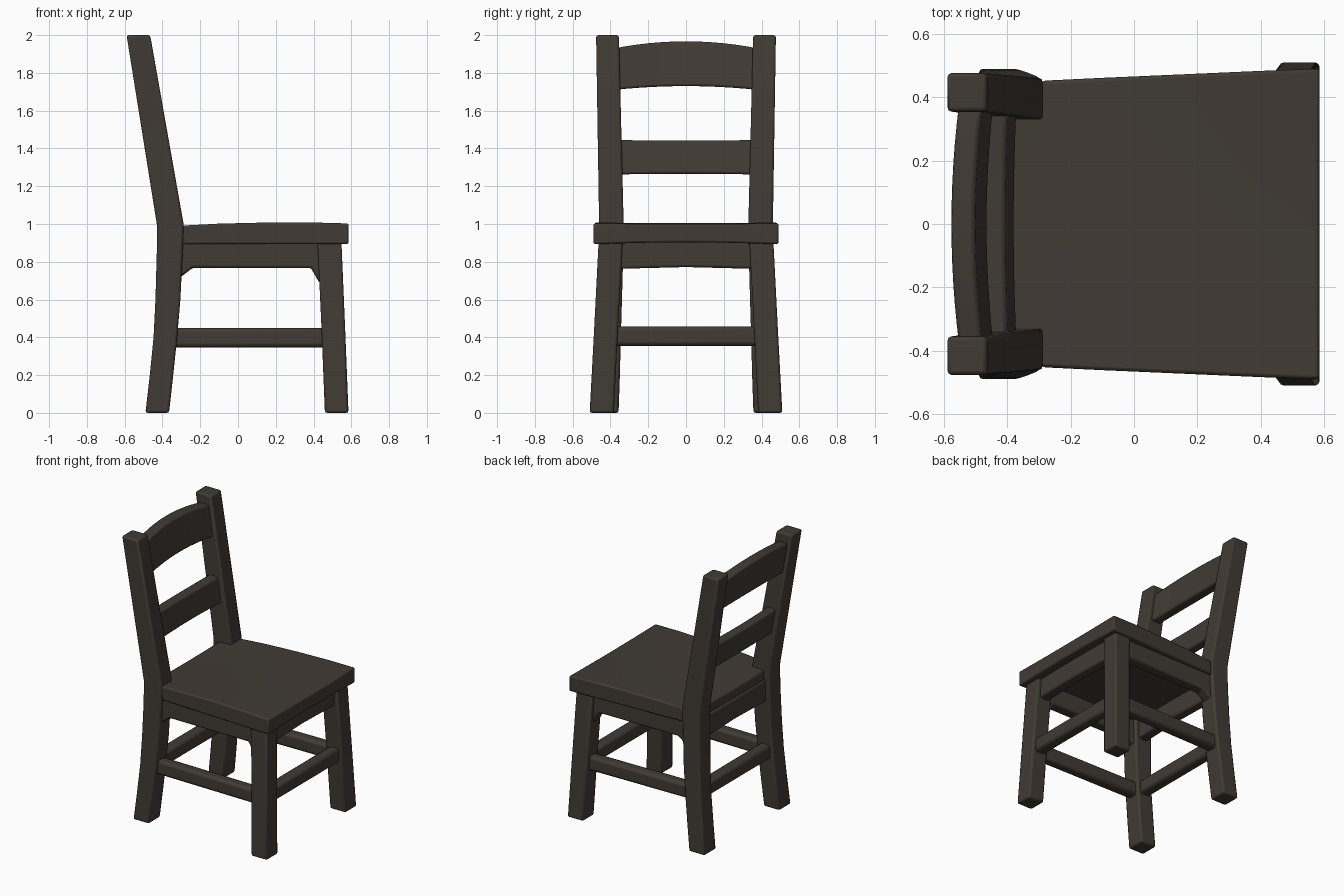
import bpy, bmesh, math

if "Cube" in bpy.data.objects:
    bpy.data.objects.remove(bpy.data.objects["Cube"])

wood = bpy.data.materials.new("dark brown wood")
wood.diffuse_color = (0.052, 0.043, 0.034, 1)
wood.use_nodes = True
wood.node_tree.nodes["Principled BSDF"].inputs["Base Color"].default_value = wood.diffuse_color


def loft(name, rings, bevel=0.012):
    """Skin a row of equal-length point rings, cap the ends, soften the edges."""
    bm = bmesh.new()
    rows = [[bm.verts.new(p) for p in r] for r in rings]
    n = len(rows[0])
    for a, b in zip(rows, rows[1:]):
        for i in range(n):
            j = (i + 1) % n
            bm.faces.new((a[i], a[j], b[j], b[i]))
    bm.faces.new(rows[0])
    bm.faces.new(rows[-1])
    bmesh.ops.recalc_face_normals(bm, faces=bm.faces)
    me = bpy.data.meshes.new(name)
    bm.to_mesh(me)
    bm.free()
    me.materials.append(wood)
    ob = bpy.data.objects.new(name, me)
    bpy.context.collection.objects.link(ob)
    if bevel:
        m = ob.modifiers.new("soft edges", 'BEVEL')
        m.width, m.segments = bevel, 2
        m.limit_method, m.angle_limit = 'ANGLE', math.radians(35)
    bpy.ops.object.select_all(action='DESELECT')
    ob.select_set(True)
    bpy.context.view_layer.objects.active = ob
    bpy.ops.object.shade_smooth_by_angle(angle=math.radians(35))
    return ob


def post(name, levels, s):
    """Upright with sections (z, x0, x1, y inner, y outer)."""
    return loft(name, [[(x0, s * y0, z), (x1, s * y0, z), (x1, s * y1, z), (x0, s * y1, z)]
                       for z, x0, x1, y0, y1 in levels])


def slat(name, half, ends, mid, thick, bow):
    """Back slat across y; ends and mid are (bottom z, top z); follows the post tilt."""
    rings = []
    for i in range(13):
        t = i / 6 - 1
        k = 1 - t * t
        ring = []
        for side, top in ((-1, 0), (1, 0), (1, 1), (-1, 1)):
            z = ends[top] + (mid[top] - ends[top]) * k
            x = -0.36 - 0.168 * (z - 1) - bow * k + side * thick / 2
            ring.append((x, t * half, z))
        rings.append(ring)
    return loft(name, rings)


back = [(0, -0.49, -0.365, 0.357, 0.49), (0.2, -0.467, -0.343, 0.35, 0.484),
        (0.4, -0.447, -0.322, 0.345, 0.477), (0.6, -0.437, -0.305, 0.339, 0.47),
        (0.85, -0.43, -0.293, 0.332, 0.462), (1.0, -0.43, -0.288, 0.33, 0.46),
        (2.0, -0.59, -0.465, 0.355, 0.476)]
front = [(0, 0.46, 0.585, 0.382, 0.51), (0.45, 0.442, 0.567, 0.36, 0.486),
         (0.92, 0.42, 0.547, 0.335, 0.462)]

for side, s in (("right", -1), ("left", 1)):
    post("back_post_" + side, back, s)
    post("front_leg_" + side, front, s)

    # side apron with small corner brackets at the legs
    prof = [(-0.36, 0.92), (-0.36, 0.70), (-0.295, 0.725), (-0.24, 0.768),
            (0.385, 0.768), (0.43, 0.69), (0.47, 0.69), (0.47, 0.92)]
    loft("side_apron_" + side,
         [[(x, s * (y + 0.005 * x), z) for x, z in prof] for y in (0.355, 0.435)])

    # side stretcher
    loft("side_stretcher_" + side,
         [[(x, s * (y + d), z) for d, z in ((-0.04, 0.347), (0.04, 0.347), (0.04, 0.45), (-0.04, 0.45))]
          for x, y in ((-0.36, 0.408), (0.49, 0.42))], 0.02)

# aprons and stretchers across the front and back
for end, ax, sx in (("front", 0.485, 0.505), ("back", -0.36, -0.385)):
    loft(end + "_apron",
         [[(ax + d, y, z) for d, z in ((-0.037, zb), (0.037, zb), (0.037, 0.92), (-0.037, 0.92))]
          for y, zb in ((-0.39, 0.762), (0, 0.772), (0.39, 0.762))])
    loft(end + "_stretcher",
         [[(sx + d, y, z) for d, z in ((-0.04, 0.355), (0.04, 0.355), (0.04, 0.457), (-0.04, 0.457))]
          for y in (-0.4, 0.4)], 0.02)

# seat: widens to the front, very slightly crowned and dished
rows = []
for x, w, zt in ((-0.385, 0.34, 0.988), (-0.288, 0.452, 0.99), (-0.1, 0.461, 1.0),
                 (0.15, 0.472, 1.006), (0.4, 0.483, 1.006), (0.585, 0.49, 1.001)):
    ts = (-1, -0.5, 0, 0.5, 1)
    low = [(x, t * w, 0.893 + 0.01 * (1 - t * t)) for t in ts]
    high = [(x, t * w, zt + 0.004 * (t * t - 0.5)) for t in reversed(ts)]
    rows.append(low + high)
loft("seat", rows, 0.01)

# back slats
slat("top_slat", 0.38, (1.71, 1.93), (1.73, 1.967), 0.075, 0.018)
slat("lower_slat", 0.37, (1.262, 1.445), (1.266, 1.441), 0.07, 0.008)
